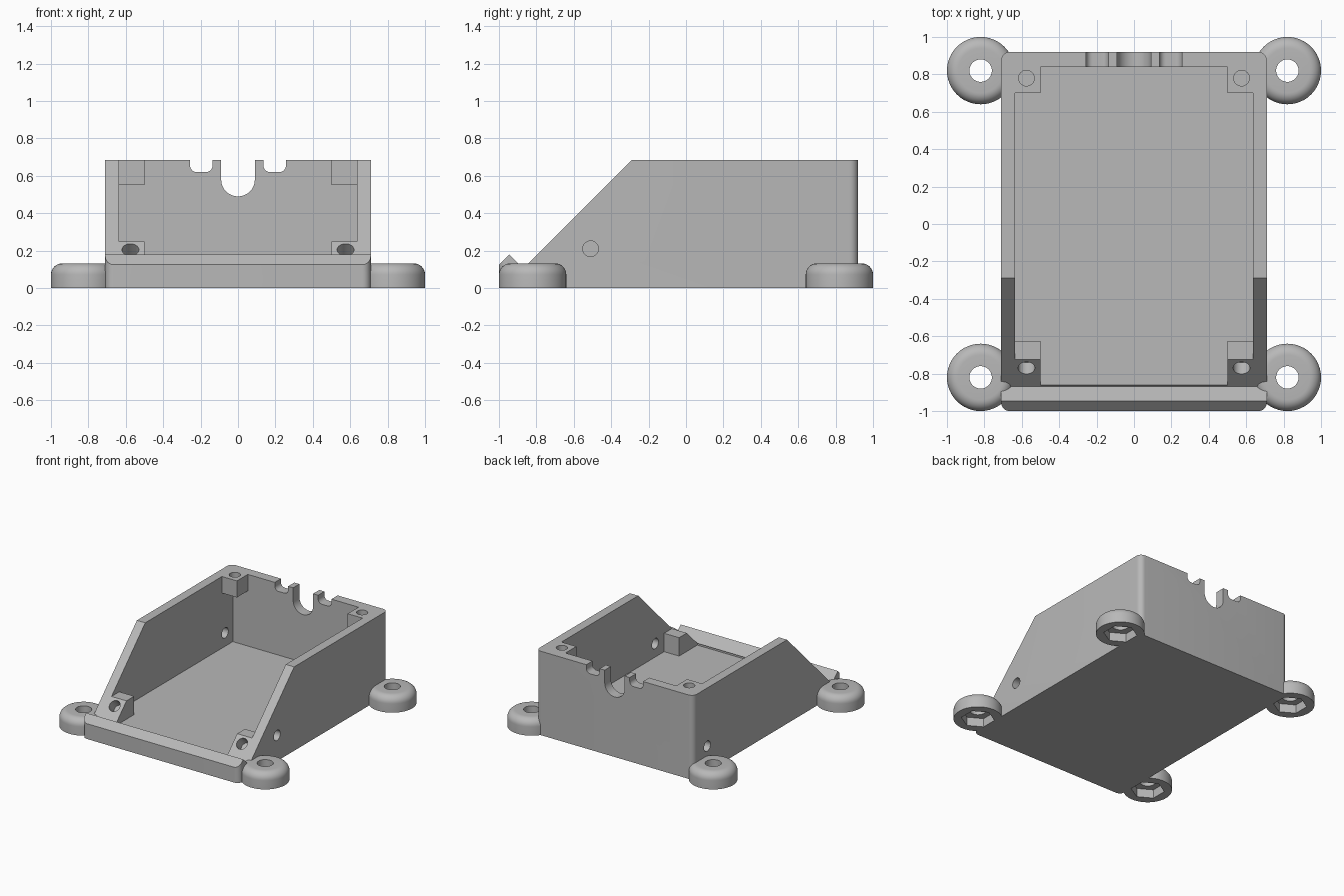
import bpy, bmesh, math
from mathutils import Vector

if "Cube" in bpy.data.objects:
    bpy.data.objects.remove(bpy.data.objects["Cube"], do_unlink=True)

grey = bpy.data.materials.new("plain grey")
grey.use_nodes = True
COLOUR = (0.48, 0.48, 0.48, 1)
grey.diffuse_color = COLOUR
grey.node_tree.nodes["Principled BSDF"].inputs["Base Color"].default_value = COLOUR


def prism(name, points, axis, low, high):
    """Extrude a 2D outline along an axis; outline is (y,z), (x,z) or (x,y)."""
    def place(p, t):
        return {"x": (t, p[0], p[1]), "y": (p[0], t, p[1]), "z": (p[0], p[1], t)}[axis]
    bm = bmesh.new()
    face = bm.faces.new([bm.verts.new(place(p, low)) for p in points])
    move = Vector(place((0, 0), high - low))
    ext = bmesh.ops.extrude_face_region(bm, geom=[face], use_keep_orig=True)
    bmesh.ops.translate(bm, vec=move, verts=[v for v in ext["geom"] if isinstance(v, bmesh.types.BMVert)])
    bmesh.ops.recalc_face_normals(bm, faces=bm.faces)
    mesh = bpy.data.meshes.new(name)
    bm.to_mesh(mesh)
    bm.free()
    mesh.materials.append(grey)
    obj = bpy.data.objects.new(name, mesh)
    bpy.context.collection.objects.link(obj)
    return obj


def box(name, x, y, z):
    return prism(name, [(x[0], y[0]), (x[1], y[0]), (x[1], y[1]), (x[0], y[1])], "z", *z)


def arc(cx, cy, r, start, end, n=8):
    return [(cx + r * math.cos(math.radians(start + (end - start) * i / n)),
             cy + r * math.sin(math.radians(start + (end - start) * i / n))) for i in range(n + 1)]


def rod(name, centre, direction, radius, length):
    bpy.ops.mesh.primitive_cylinder_add(vertices=40, radius=radius, depth=length, location=centre)
    obj = bpy.context.object
    obj.name = name
    obj.rotation_euler = Vector(direction).to_track_quat("Z", "Y").to_euler()
    obj.data.materials.append(grey)
    return obj


def combine(target, tools, operation="DIFFERENCE"):
    """Bake boolean tools into the target and remove them."""
    for tool in tools:
        tool.hide_render = True
        mod = target.modifiers.new("cut", "BOOLEAN")
        mod.operation, mod.object, mod.solver = operation, tool, "EXACT"
    bpy.context.view_layer.update()
    graph = bpy.context.evaluated_depsgraph_get()
    mesh = bpy.data.meshes.new_from_object(target.evaluated_get(graph))
    target.modifiers.clear()
    target.data = mesh
    for tool in tools:
        bpy.data.objects.remove(tool, do_unlink=True)


def smooth(obj):
    bpy.ops.object.select_all(action="DESELECT")
    obj.select_set(True)
    bpy.context.view_layer.objects.active = obj
    bpy.ops.object.shade_smooth_by_angle(angle=math.radians(25))


# Housing: sloped side profile trimmed by a rounded plan
W, FRONT, BACK, TOP, R = 0.71, -1.0, 0.92, 0.685, 0.045
housing = prism("housing", [(-1.1, 0), (-1.1, 0.025), (-0.945, 0.18), (-0.87, 0.105),
                            (-0.29, TOP), (1.1, TOP), (1.1, 0)], "x", -0.9, 0.9)
plan = (arc(W - R, BACK - R, R, 0, 90) + arc(R - W, BACK - R, R, 90, 180)
        + arc(R - W, FRONT + R, R, 180, 270) + arc(W - R, FRONT + R, R, 270, 360))
combine(housing, [prism("plan", plan, "z", -0.1, 1)], "INTERSECT")

# Cavity that leaves screw posts in its corners
cavity = box("cavity", (-0.635, 0.635), (-0.86, 0.84), (0.1, 0.9))
posts = []
for s in (-1, 1):
    span = sorted((s * 0.5, s * 0.8))
    posts += [box("front_post", span, (-1.1, -0.625), (0, 0.25)),
              box("back_post", span, (0.7, 1.1), (0.55, 1.1))]
combine(cavity, posts)
combine(housing, [cavity])

# Screw holes, side wall holes and cable notches
cuts = []
for s in (-1, 1):
    cuts += [rod("back_screw", (s * 0.575, 0.78, TOP), (0, 0, 1), 0.042, 0.22),
             rod("front_screw", (s * 0.575, -0.77, 0.205), (0, -1, 1), 0.045, 0.17)]
    x = s * 0.196
    notch = [(x - 0.06, 0.8)] + arc(x - 0.025, 0.655, 0.035, 180, 270) \
        + arc(x + 0.025, 0.655, 0.035, 270, 360) + [(x + 0.06, 0.8)]
    cuts.append(prism("small_notch", notch, "y", 0.77, 1))
cuts.append(prism("cable_notch", [(-0.09, 0.8)] + arc(0, 0.58, 0.09, 180, 360, 20) + [(0.09, 0.8)],
                  "y", 0.77, 1))
cuts += [rod("side_hole", (W - 0.03, -0.51, 0.21), (1, 0, 0), 0.042, 0.2),
         rod("side_hole", (0.03 - W, 0.74, 0.21), (1, 0, 0), 0.042, 0.2)]
combine(housing, cuts)
smooth(housing)


# Mounting feet: domed discs with a bolt hole and a hexagonal nut pocket
def make_foot(name, x, y):
    outline = [(0.06, 0), (0.18, 0)] + arc(0.12, 0.072, 0.06, 0, 90) + [(0.06, 0.132)]
    bm = bmesh.new()
    ring = [bm.verts.new((r, 0, z)) for r, z in outline]
    edges = [bm.edges.new((ring[i - 1], ring[i])) for i in range(len(ring))]
    bmesh.ops.spin(bm, geom=ring + edges, axis=(0, 0, 1), cent=(0, 0, 0),
                   angle=math.tau, steps=48)
    bmesh.ops.remove_doubles(bm, verts=bm.verts, dist=0.0001)
    bmesh.ops.recalc_face_normals(bm, faces=bm.faces)
    mesh = bpy.data.meshes.new(name)
    bm.to_mesh(mesh)
    bm.free()
    mesh.materials.append(grey)
    foot = bpy.data.objects.new(name, mesh)
    bpy.context.collection.objects.link(foot)
    combine(foot, [prism("nut_pocket", arc(0, 0, 0.125, 30, 330, 5), "z", -0.1, 0.07)])
    foot.location = (x, y, 0)
    smooth(foot)


for side, x in (("left", 0.82), ("right", -0.82)):
    for end, y in (("front", -0.82), ("back", 0.82)):
        make_foot(f"{end}_{side}_foot", x, y)
